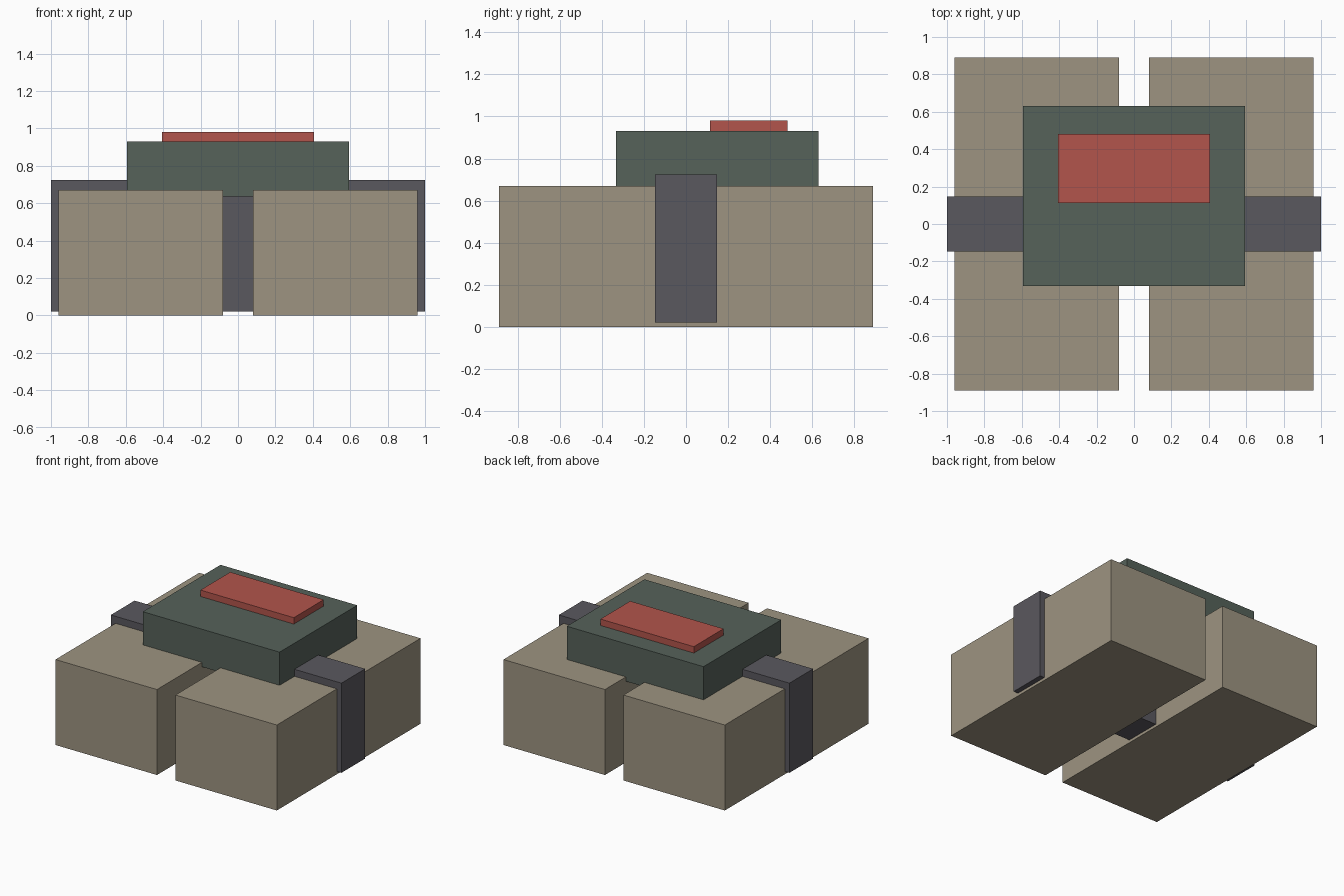
import bpy

cube = bpy.data.objects.get("Cube")
if cube:
    bpy.data.objects.remove(cube, do_unlink=True)


def make_material(name, rgb):
    mat = bpy.data.materials.new(name)
    mat.use_nodes = True
    color = (*rgb, 1.0)
    mat.diffuse_color = color
    mat.node_tree.nodes["Principled BSDF"].inputs["Base Color"].default_value = color
    return mat


def add_box(name, low, high, mat):
    """Axis-aligned box between two opposite corners."""
    center = [(a + b) / 2 for a, b in zip(low, high)]
    size = [b - a for a, b in zip(low, high)]
    bpy.ops.mesh.primitive_cube_add(size=1, location=center)
    box = bpy.context.object
    box.name = name
    box.scale = size
    bpy.ops.object.transform_apply(location=False, rotation=False, scale=True)
    box.data.materials.append(mat)
    return box


tan = make_material("tan", (0.337, 0.296, 0.220))
charcoal = make_material("charcoal", (0.102, 0.098, 0.114))
green = make_material("dark_green", (0.093, 0.122, 0.102))
red = make_material("red", (0.445, 0.089, 0.072))

# Two long blocks with a gap between them
add_box("right_block", (-0.96, -0.89, 0), (-0.08, 0.89, 0.67), tan)
add_box("left_block", (0.08, -0.89, 0), (0.96, 0.89, 0.67), tan)

# Strap wrapped across both blocks
add_box("cross_strap", (-1, -0.147, 0.022), (1, 0.147, 0.725), charcoal)

# Case on top with its raised panel
add_box("top_case", (-0.593, -0.332, 0.635), (0.593, 0.63, 0.93), green)
add_box("top_panel", (-0.405, 0.113, 0.92), (0.405, 0.482, 0.98), red)
